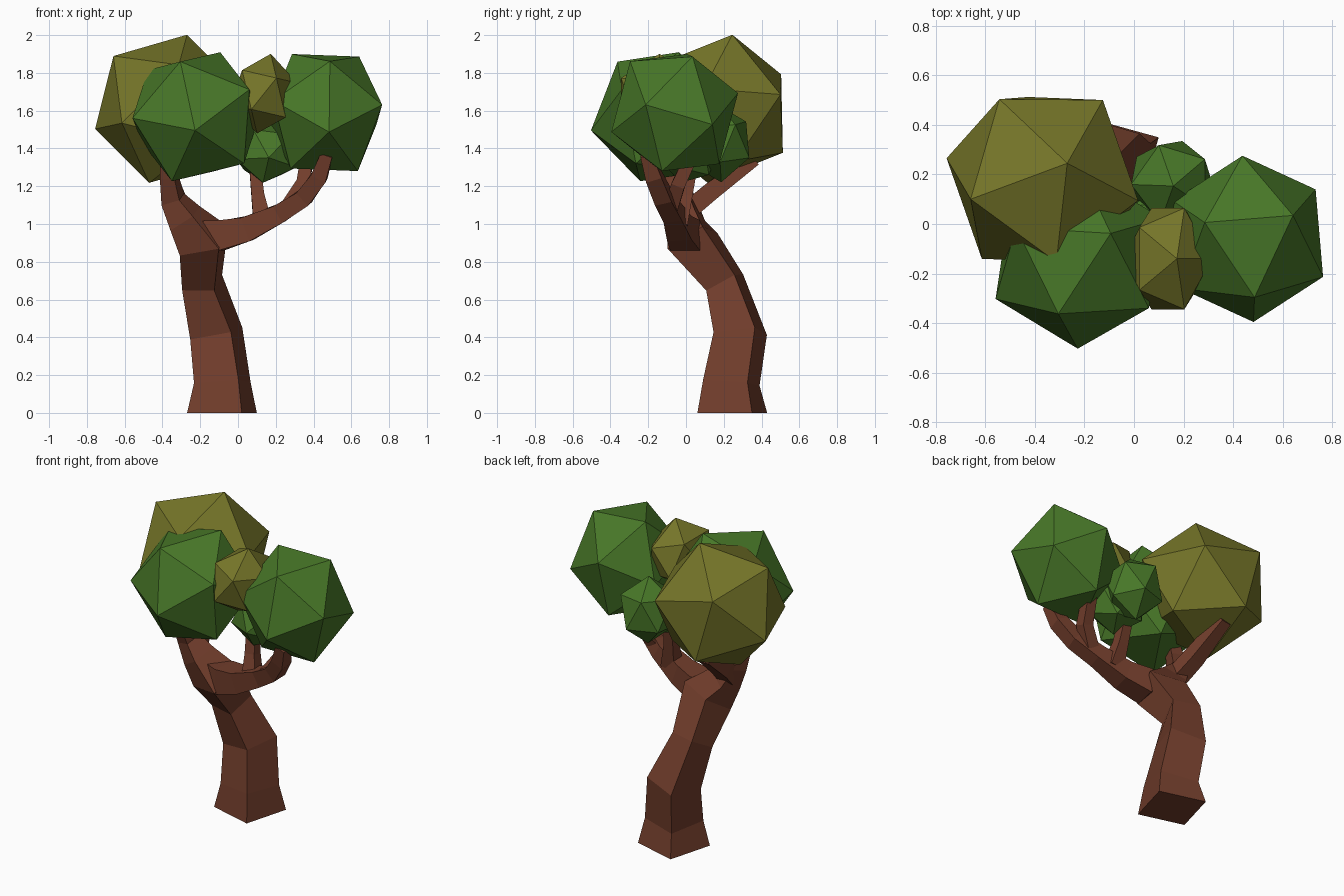
import bpy, bmesh, math
from mathutils import Vector as V, Matrix

if "Cube" in bpy.data.objects:
    bpy.data.objects.remove(bpy.data.objects["Cube"])


def material(name, rgb):
    m = bpy.data.materials.new(name)
    m.diffuse_color = (*rgb, 1)
    m.use_nodes = True
    m.node_tree.nodes["Principled BSDF"].inputs["Base Color"].default_value = m.diffuse_color
    return m


BARK = material("bark", (0.17, 0.048, 0.025))
GREEN = material("green_leaves", (0.064, 0.185, 0.021))
OLIVE = material("olive_leaves", (0.18, 0.18, 0.022))


def finish(name, bm, mat):
    bmesh.ops.recalc_face_normals(bm, faces=bm.faces)
    me = bpy.data.meshes.new(name)
    bm.to_mesh(me)
    bm.free()
    me.materials.append(mat)
    ob = bpy.data.objects.new(name, me)
    bpy.context.collection.objects.link(ob)
    return ob


def limb(name, stations, ref, flat_base=False):
    """Square-section sweep; each station is x, y, z, half width."""
    bm = bmesh.new()
    pts = [V(s[:3]) for s in stations]
    n = len(pts)
    rings = []
    for i, p in enumerate(pts):
        before = (p - pts[i - 1]).normalized() if i else V()
        after = (pts[i + 1] - p).normalized() if i < n - 1 else V()
        t = (before + after).normalized()
        if flat_base and i == 0:
            t = V((0, 0, 1))
        u = V(ref)
        u = (u - t * u.dot(t)).normalized()
        w = t.cross(u)
        h = stations[i][3]
        rings.append([bm.verts.new(p + (u * a + w * b) * h)
                      for a, b in ((-1, -1), (1, -1), (1, 1), (-1, 1))])
    for r, s in zip(rings, rings[1:]):
        for k in range(4):
            bm.faces.new((r[k], r[(k + 1) % 4], s[(k + 1) % 4], s[k]))
    bm.faces.new(rings[0])
    bm.faces.new(rings[-1])
    return finish(name, bm, BARK)


def leaf_ball(name, centre, size, mat, a, b):
    """Icosahedron with one corner facing a and a neighbouring corner facing b."""
    bm = bmesh.new()
    bmesh.ops.create_icosphere(bm, subdivisions=1, radius=1)

    def frame(p, q):
        z = p.normalized()
        x = (q - z * q.dot(z)).normalized()
        return Matrix((x, z.cross(x), z)).transposed()

    top = max(bm.verts, key=lambda v: v.co.z)
    near = top.link_edges[0].other_vert(top)
    rot = frame(V(a), V(b)) @ frame(top.co, near.co).transposed()
    for v in bm.verts:
        d = rot @ v.co
        v.co = V(centre) + V([d[i] * size[i] for i in range(3)])
    return finish(name, bm, mat)


# Trunk, running on into the left limb
limb("trunk", [(-.085, .245, 0, .15), (-.083, .24, .16, .122), (-.115, .287, .42, .114),
               (-.19, .205, .69, .088), (-.18, .035, .91, .112), (-.28, .0, 1.03, .076),
               (-.345, -.01, 1.13, .052), (-.365, -.06, 1.25, .04),
               (-.37, -.1, 1.38, .034)],
     (.964, -.266, 0), True)

# Limbs and their forks
limb("back_branch", [(-.31, .01, 1.07, .05), (-.35, .13, 1.17, .048),
                     (-.39, .36, 1.34, .035)], (1, 0, 0))
limb("right_limb", [(-.22, .02, .965, .05), (-.09, -.005, .94, .08), (.05, -.035, .975, .066),
                    (.22, -.07, 1.055, .05), (.35, -.12, 1.14, .046),
                    (.43, -.17, 1.25, .043), (.47, -.21, 1.37, .032)], (0, 1, 0))
limb("right_fork", [(.27, -.08, 1.09, .04), (.345, -.04, 1.21, .036),
                    (.37, .04, 1.38, .032)], (1, 0, 0))
limb("middle_branch", [(.13, -.04, 1.0, .048), (.105, 0, 1.15, .034),
                       (.09, .03, 1.3, .03)], (1, 0, 0))

# Leaf clumps
leaf_ball("right_leaves", (.46, -.06, 1.59), (.34, .35, .37), GREEN,
          (-.19, .07, .31), (.165, .09, .27))
leaf_ball("left_leaves", (-.222, -.14, 1.568), (.375, .37, .38), GREEN,
          (-.005, -.36, -.07), (-.085, -.225, .295))
leaf_ball("back_leaves", (-.37, .18, 1.61), (.41,) * 3, OLIVE,
          (.1, .065, .39), (-.29, -.08, .28))
leaf_ball("middle_leaves", (.137, -.14, 1.69), (.185, .24, .215), OLIVE,
          (.04, 0, .2), (.14, 0, .09))
leaf_ball("small_back_leaves", (.15, .17, 1.43), (.185, .185, .21), GREEN,
          (-.05, .15, .1), (.15, .11, .1))
leaf_ball("small_low_leaves", (.155, .02, 1.38), (.19, .17, .17), GREEN,
          (-.02, -.05, -.16), (.15, -.05, -.05))
